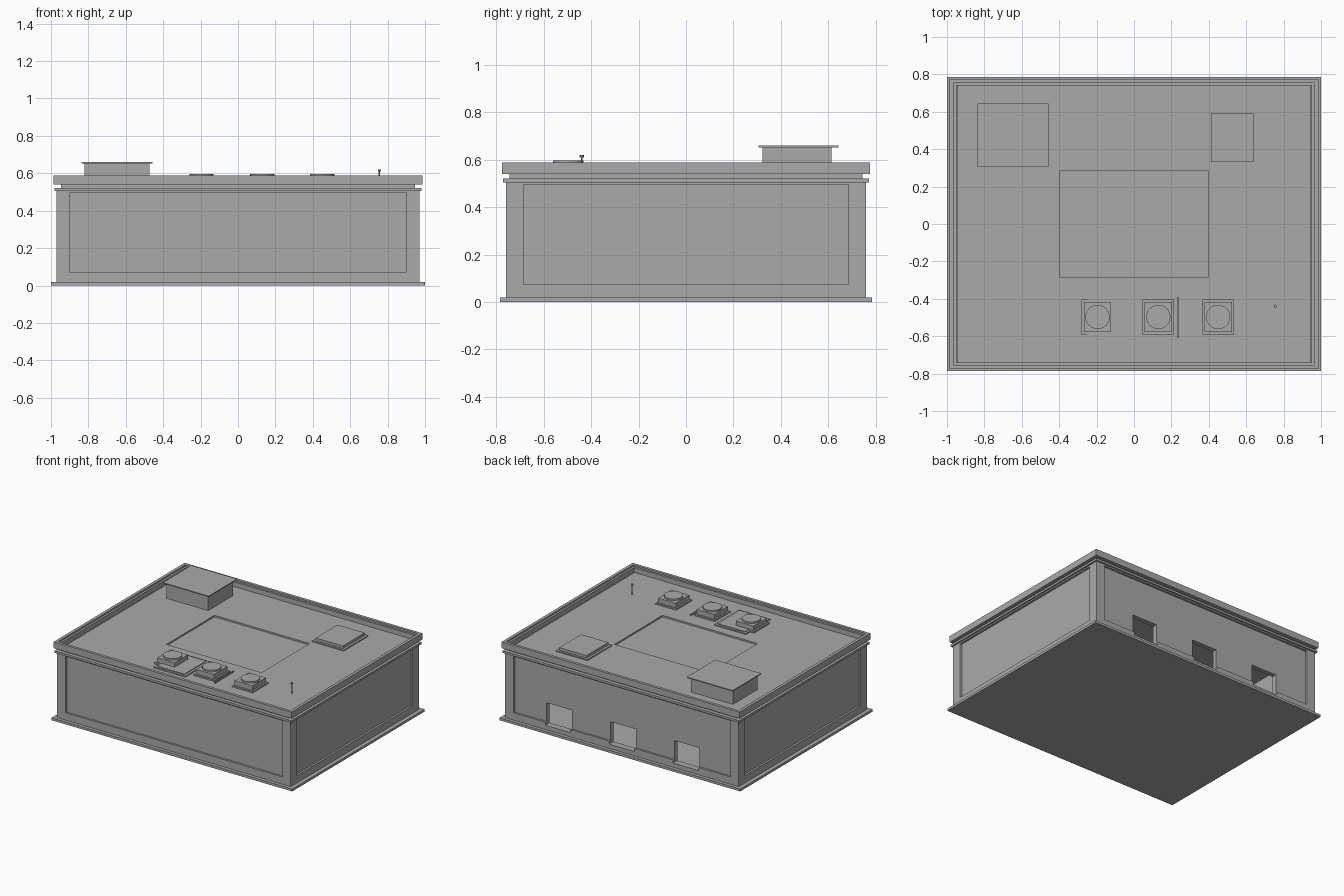
import bpy
import bmesh
from mathutils import Matrix, Vector

if "Cube" in bpy.data.objects:
    bpy.data.objects.remove(bpy.data.objects["Cube"])

grey = bpy.data.materials.new("plain_grey")
grey.use_nodes = True
colour = (0.4, 0.4, 0.4, 1)
grey.diffuse_color = colour
bsdf = next(n for n in grey.node_tree.nodes if n.type == "BSDF_PRINCIPLED")
bsdf.inputs["Base Color"].default_value = colour


def finish(name, bm):
    bmesh.ops.recalc_face_normals(bm, faces=bm.faces[:])
    mesh = bpy.data.meshes.new(name)
    bm.to_mesh(mesh)
    bm.free()
    mesh.materials.append(grey)
    obj = bpy.data.objects.new(name, mesh)
    bpy.context.scene.collection.objects.link(obj)
    return obj


def box(name, x0, x1, y0, y1, z0, z1):
    bm = bmesh.new()
    size = Vector((x1 - x0, y1 - y0, z1 - z0))
    mid = Vector((x0 + x1, y0 + y1, z0 + z1)) / 2
    bmesh.ops.create_cube(bm, size=1, matrix=Matrix.Translation(mid) @ Matrix.Diagonal(size).to_4x4())
    return finish(name, bm)


def slab(name, hx, hy, z0, z1, cx=0, cy=0):
    return box(name, cx - hx, cx + hx, cy - hy, cy + hy, z0, z1)


def ring(name, hx, hy, ix, iy, z0, z1):
    """Rectangular frame lying flat, with a rectangular opening."""
    bm = bmesh.new()
    corners = [(-1, -1), (1, -1), (1, 1), (-1, 1)]
    section = [(hx, hy, z0), (hx, hy, z1), (ix, iy, z1), (ix, iy, z0)]
    loops = [[bm.verts.new((sx * a, sy * b, z)) for a, b, z in section] for sx, sy in corners]
    for i in range(4):
        p, q = loops[i], loops[(i + 1) % 4]
        for j in range(4):
            k = (j + 1) % 4
            bm.faces.new((p[j], q[j], q[k], p[k]))
    return finish(name, bm)


def cylinder(name, x, y, z0, z1, radius, sides):
    bm = bmesh.new()
    bmesh.ops.create_cone(bm, cap_ends=True, segments=sides, radius1=radius, radius2=radius,
                          depth=z1 - z0, matrix=Matrix.Translation((x, y, (z0 + z1) / 2)))
    obj = finish(name, bm)
    for poly in obj.data.polygons:
        poly.use_smooth = abs(poly.normal.z) < 0.5
    obj.data.set_sharp_from_angle(angle=0.6)
    return obj


def carve(target, cutters):
    for cutter in cutters:
        mod = target.modifiers.new("cut", "BOOLEAN")
        mod.operation = "DIFFERENCE"
        mod.solver = "EXACT"
        mod.object = cutter
    deps = bpy.context.evaluated_depsgraph_get()
    mesh = bpy.data.meshes.new_from_object(target.evaluated_get(deps))
    target.modifiers.clear()
    target.data = mesh
    for cutter in cutters:
        bpy.data.objects.remove(cutter)


# Plinth and hollow walls with recessed panels and three rear doorways
W, D = 0.97, 0.76
PANEL_LOW, PANEL_HIGH, RECESS = 0.073, 0.495, 0.015
slab("base_slab", 1.0, 0.785, 0, 0.018)
walls = slab("walls", W, D, 0.018, 0.505)
cuts = [slab("cut_room", 0.92, 0.71, 0.03, 0.498)]
for s in (-1, 1):
    cuts.append(slab("cut_panel", 0.90, 0.05, PANEL_LOW, PANEL_HIGH, cy=s * (D - RECESS + 0.05)))
    cuts.append(slab("cut_panel", 0.05, 0.685, PANEL_LOW, PANEL_HIGH, cx=s * (W - RECESS + 0.05)))
for x in (-0.53, 0, 0.53):
    cuts.append(slab("cut_door", 0.105, 0.1, 0.05, 0.213, cx=x, cy=D))
carve(walls, cuts)

# Stacked mouldings, roof deck and stepped parapet
ROOF, RIM = 0.54, 0.588
slab("ledge_moulding", 0.982, 0.772, 0.505, 0.521)
slab("neck_moulding", 0.946, 0.745, 0.521, 0.528)
ring("roof_deck", 0.946, 0.745, 0.395, 0.285, 0.528, ROOF)
ring("parapet", 0.987, 0.776, 0.965, 0.755, ROOF, RIM)
ring("parapet_inner_step", 0.966, 0.756, 0.95, 0.74, ROOF, RIM - 0.012)

# Stair housing with overhanging lid
box("roof_housing", -0.82, -0.473, 0.322, 0.615, ROOF, 0.652)
box("roof_housing_lid", -0.838, -0.457, 0.305, 0.643, 0.652, 0.66)

# Two low hatches
for name, x, y, z in (("rear", 0.525, 0.462, 0.568), ("front", -0.117, -0.5, 0.553)):
    slab(name + "_hatch_curb", 0.131, 0.145, ROOF, 0.548, x, y)
    slab(name + "_hatch_lid", 0.113, 0.13, 0.548, z, x, y)

# Row of cooling units
for i, x in enumerate((-0.195, 0.13, 0.45)):
    y = -0.497
    slab(f"cooling_unit_base_{i}", 0.085, 0.093, ROOF, 0.55, x, y)
    slab(f"cooling_unit_body_{i}", 0.073, 0.08, 0.55, 0.585, x, y)
    cylinder(f"cooling_unit_fan_{i}", x, y, 0.585, 0.597, 0.065, 24)
box("low_divider", 0.23, 0.238, -0.61, -0.39, ROOF, 0.55)

# Small vent pipe with cap
cylinder("vent_pipe", 0.756, -0.44, ROOF, 0.612, 0.004, 10)
cylinder("vent_pipe_cap", 0.756, -0.44, 0.61, 0.62, 0.009, 10)
